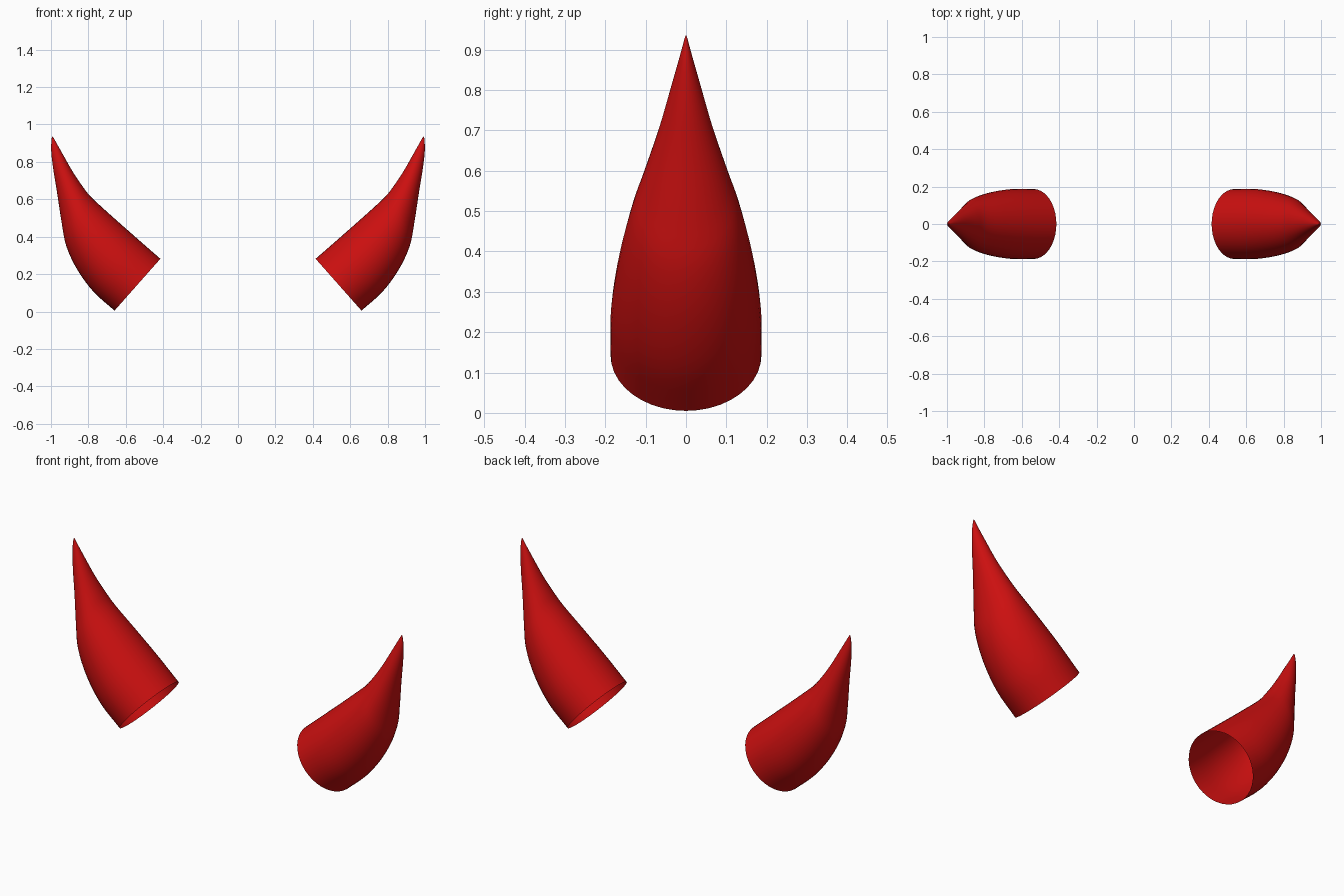
import bpy, bmesh, math
from mathutils import Vector

if "Cube" in bpy.data.objects:
    bpy.data.objects.remove(bpy.data.objects["Cube"])

# Horn cross-sections: inner edge (x, z), outer edge (x, z), half width in y
SECTIONS = [
    (0.415, 0.282, 0.660, 0.005, 0.187),
    (0.550, 0.400, 0.772, 0.105, 0.186),
    (0.680, 0.515, 0.860, 0.225, 0.167),
    (0.785, 0.612, 0.918, 0.350, 0.138),
    (0.835, 0.675, 0.942, 0.470, 0.107),
    (0.885, 0.750, 0.968, 0.640, 0.068),
    (0.935, 0.838, 0.989, 0.770, 0.037),
    (0.970, 0.900, 0.999, 0.865, 0.015),
    (0.988, 0.932, 0.996, 0.927, 0.003),
]
SIDES, STEPS = 40, 4


def smooth_sections(rows, steps):
    """Catmull-Rom interpolation between cross-sections."""
    out = []
    for i in range(len(rows) - 1):
        b, c = rows[i], rows[i + 1]
        a = rows[i - 1] if i else [2 * p - q for p, q in zip(b, c)]
        d = rows[i + 2] if i + 2 < len(rows) else [2 * q - p for p, q in zip(b, c)]
        for s in range(steps):
            t = s / steps
            out.append([0.5 * (2 * q + (r - p) * t + (2 * p - 5 * q + 4 * r - w) * t * t
                               + (3 * q - p - 3 * r + w) * t ** 3)
                        for p, q, r, w in zip(a, b, c, d)])
    return out + [rows[-1]]


def make_horn(name, side, mat):
    bm = bmesh.new()
    rings = []
    for xi, zi, xo, zo, w in smooth_sections(SECTIONS, STEPS):
        inner, outer = Vector((xi * side, 0, zi)), Vector((xo * side, 0, zo))
        mid, half = (inner + outer) / 2, (outer - inner) / 2
        angles = [2 * math.pi * k / SIDES for k in range(SIDES)]
        rings.append([bm.verts.new(mid + half * math.cos(a) + Vector((0, w * math.sin(a), 0)))
                      for a in angles])
    # Skin between rings, base left open
    for r0, r1 in zip(rings, rings[1:]):
        for k in range(SIDES):
            n = (k + 1) % SIDES
            quad = (r0[k], r0[n], r1[n], r1[k])
            bm.faces.new(quad if side < 0 else quad[::-1])
    # Pointed tip
    tip = bm.verts.new((0.993 * side, 0, 0.936))
    for k in range(SIDES):
        tri = (rings[-1][k], rings[-1][(k + 1) % SIDES], tip)
        bm.faces.new(tri if side < 0 else tri[::-1])
    bmesh.ops.recalc_face_normals(bm, faces=bm.faces)
    # Make the skin face outwards
    bm.normal_update()
    if max(bm.faces, key=lambda f: f.calc_center_median().y).normal.y < 0:
        bmesh.ops.reverse_faces(bm, faces=bm.faces)
    for f in bm.faces:
        f.smooth = True
    me = bpy.data.meshes.new(name)
    bm.to_mesh(me)
    bm.free()
    me.materials.append(mat)
    bpy.context.collection.objects.link(bpy.data.objects.new(name, me))


red = bpy.data.materials.new("horn_red")
red.diffuse_color = (0.6, 0.005, 0.005, 1)
red.use_nodes = True
red.node_tree.nodes["Principled BSDF"].inputs["Base Color"].default_value = red.diffuse_color
for name, side in (("right_horn", 1), ("left_horn", -1)):
    make_horn(name, side, red)
